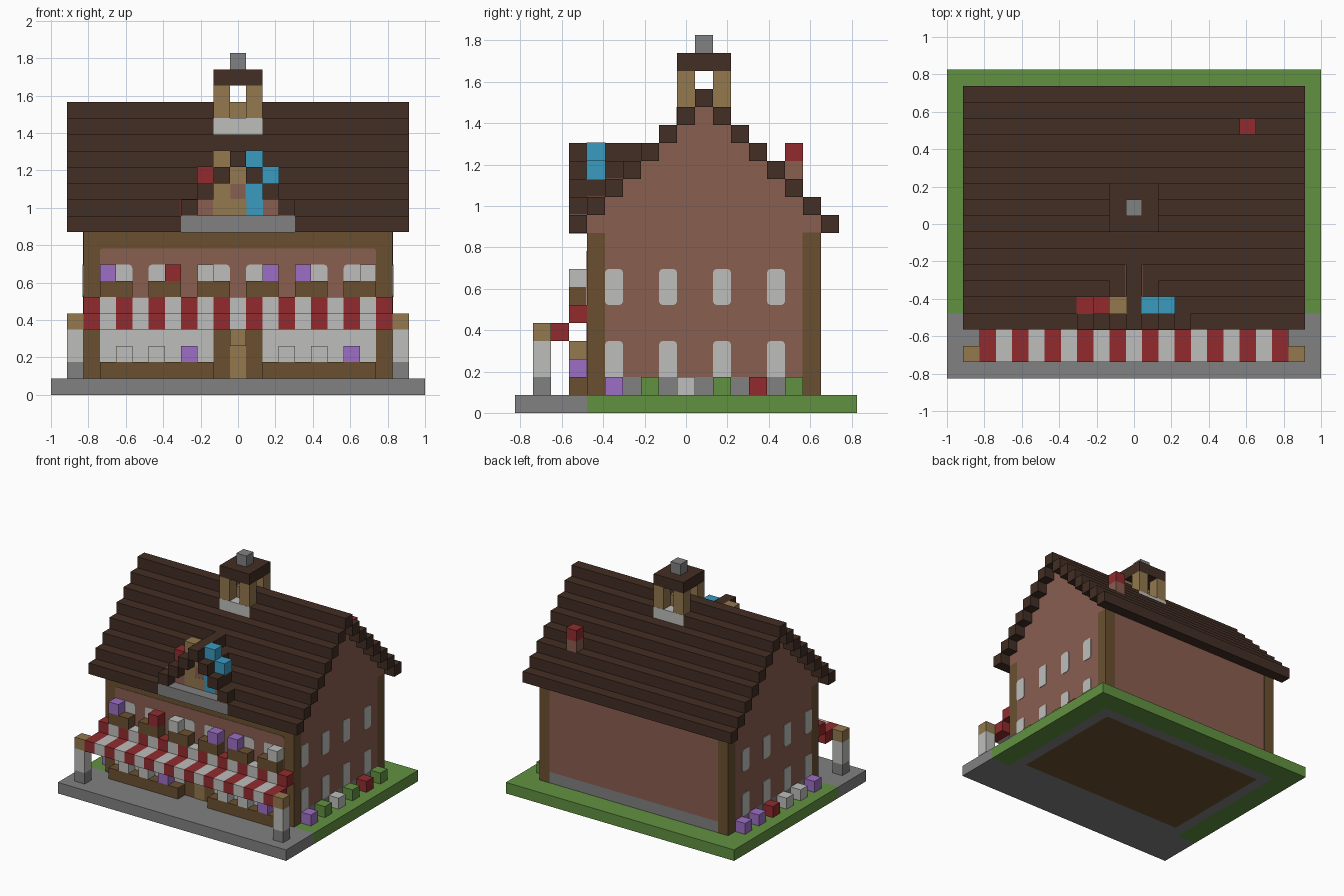
import bpy, bmesh
from mathutils import Vector

cube = bpy.data.objects.get("Cube")
if cube:
    bpy.data.objects.remove(cube)

U = 2 / 23                                  # block size
ORIGIN = Vector((-1, -9.5 * U, 0))


def material(name, rgb):
    lin = [((c / 255 + 0.055) / 1.055) ** 2.4 for c in rgb] + [1]
    m = bpy.data.materials.new(name)
    m.use_nodes = True
    m.diffuse_color = lin
    m.node_tree.nodes["Principled BSDF"].inputs["Base Color"].default_value = lin
    return m


ROOF = material("dark roof", (66, 46, 36))
GREEN = material("grass green", (97, 145, 64))
GREY = material("stone grey", (129, 129, 129))
PALE = material("pale grey", (190, 190, 188))
RED = material("red", (146, 43, 46))
BLUE = material("blue", (58, 155, 192))
PURPLE = material("purple", (157, 111, 197))
TAN = material("tan wood", (147, 120, 77))
BROWN = material("brown wood", (106, 80, 49))
BRICK = material("brick", (138, 94, 80))


def add_box(bm, lo, hi):
    """Box between two corners given in block units."""
    lo, hi = ORIGIN + Vector(lo) * U, ORIGIN + Vector(hi) * U
    verts = bmesh.ops.create_cube(bm, size=1)["verts"]
    for v in verts:
        v.co = Vector([(lo[k] + hi[k]) / 2 + v.co[k] * (hi[k] - lo[k]) for k in range(3)])
    return verts


def finish(name, bm, mat):
    mesh = bpy.data.meshes.new(name)
    bm.to_mesh(mesh)
    bm.free()
    mesh.materials.append(mat)
    ob = bpy.data.objects.new(name, mesh)
    bpy.context.collection.objects.link(ob)


def blocks(name, mat, cells, grow=0.0):
    """Each cell is (x, y, z); an entry may be an inclusive (first, last) range."""
    bm = bmesh.new()
    for cell in cells:
        spans = [c if isinstance(c, tuple) else (c, c) for c in cell]
        add_box(bm, [s[0] - grow for s in spans], [s[1] + 1 + grow for s in spans])
    finish(name, bm, mat)


def plates(name, mat, boxes, axis, round_top=True, round_bottom=True):
    """Thin plates with softened corners, seen along the given axis."""
    bm = bmesh.new()
    for lo, hi in boxes:
        verts = add_box(bm, lo, hi)
        mid = sum((v.co.z for v in verts)) / 8
        edges = []
        for e in {e for v in verts for e in v.link_edges}:
            a, b = e.verts
            along = abs((b.co - a.co).normalized()[axis]) > 0.9
            if along and (round_top if a.co.z > mid else round_bottom):
                edges.append(e)
        if edges:
            bmesh.ops.bevel(bm, geom=edges, offset=0.2 * U, segments=2,
                            profile=0.5, affect='EDGES')
    finish(name, bm, mat)


OVER = 0.015                                # small overlap for inlaid blocks

# Ground slab
blocks("pavement", GREY, [((0, 22), (0, 3), 0)])
blocks("lawn", GREEN, [((0, 1), (4, 18), 0), ((21, 22), (4, 18), 0), ((2, 20), (17, 18), 0)])
blocks("foundation_ring", GREY, [((2, 20), 4, 0), ((2, 20), 16, 0),
                                 (2, (5, 15), 0), (20, (5, 15), 0)])
blocks("floor", BROWN, [((3, 19), (5, 15), 0)])

# House body
blocks("foundation_course", GREY, [((2, 20), (5, 16), 1)])
blocks("brick_walls", BRICK, [((2, 20), (5, 16), (2, 9))])
blocks("front_frame", BROWN, [((2, 20), 4, (1, 9))])
blocks("back_posts", BROWN, [(x, 16, (1, 9)) for x in (2, 20)], OVER)
blocks("gable_fill", BRICK, [((2, 20), (4 + k, 16 - k), 10 + k) for k in range(7)])

# Stepped roof
rows = [((1, 21), y, 10 + k) for k in range(7) for y in (3 + k, 17 - k)]
blocks("roof_steps", ROOF, rows + [((1, 21), 10, 17)])

# Side windows, both walls
for side, x in (("right", 2), ("left", 21)):
    for level, z in (("lower", 2), ("upper", 6)):
        plates(f"{side}_{level}_windows", PALE,
               [((x - .05, y, z), (x + .05, y + 1, z + 2)) for y in (5, 8, 11, 14)],
               0, True, level == "upper")

# Front wall panels, windows and door
plates("front_brick_panel", BRICK, [((3, 3.97, 4), (20, 4.03, 9))], 1, True, False)
pairs = range(3, 19, 3)
plates("front_upper_windows", PALE, [((x, 3.94, 6), (x + 2, 4, 8)) for x in pairs], 1, True, False)
plates("shop_windows", PALE, [((x, 3.96, 2), (x + 7, 4.02, 4)) for x in (3, 13)], 1, False, False)
plates("door", TAN, [((11, 3.95, 1), (12, 4.02, 3))], 1, False, False)
blocks("door_lantern", TAN, [(11, 3, 3)])

# Planters and flowers
blocks("upper_planters", BROWN, [((x, x + 1), 3, 6) for x in pairs])
blocks("lower_planters", BROWN, [((x, x + 6), 3, 1) for x in (3, 13)])
blocks("purple_flowers", PURPLE, [(x, 3, 7) for x in (3, 13, 15)]
       + [(x, 3, 2) for x in (8, 18)] + [(21, 5, 1)] + [(1, y, 1) for y in (5, 13, 15)])
blocks("white_flowers", PALE, [(x, 3, 7) for x in (9, 19)]
       + [(x, 3, 2) for x in (4, 6, 14, 16)] + [(21, 9, 1), (1, 7, 1), (1, 9, 1)])
blocks("red_flowers", RED, [(7, 3, 7), (21, 13, 1), (1, 11, 1)])
blocks("side_bushes", GREEN, [(21, y, 1) for y in (7, 11, 15)])

# Striped awning
for name, mat, first in (("red", RED, 2), ("white", PALE, 3)):
    cells = []
    for x in range(first, 21, 2):
        cells += [(x, (1, 2), 4), (x, 3, 5)]
    blocks(f"awning_{name}_stripes", mat, cells)

# Lamp posts at the pavement corners
blocks("lamp_post_bases", GREY, [(x, 1, 1) for x in (1, 21)])
blocks("lamp_post_shafts", PALE, [(x, 1, (2, 3)) for x in (1, 21)])
blocks("lamp_post_caps", TAN, [(x, 1, 4) for x in (1, 21)])

# Dormer with stepped gable roof
blocks("dormer_sill", GREY, [((8, 14), 3, 10)], OVER)
blocks("dormer_fill", BRICK, [((9 + k, 13 - k), (4, 4 + k), 11 + k) for k in range(3)], OVER)
dormer = [(x, (3, 4 + k), 11 + k) for k in range(3) for x in (8 + k, 14 - k)]
blocks("dormer_roof", ROOF, dormer + [(11, (3, 6), 14)])
blocks("dormer_wood", TAN, [((10, 11), 4, 11), (10, 4, 12), (11, 4, 13), (10, 4, 14)], OVER * 2)
blocks("dormer_blue_trim", BLUE, [(12, 4, (11, 12)), (12, 4, 14), (13, 4, 13)], OVER * 2)
blocks("dormer_red_trim", RED, [(8, 4, 11), (9, 4, 13)], OVER * 2)

# Bell tower on the ridge
blocks("tower_base", PALE, [((10, 12), (9, 11), 16)], OVER)
blocks("tower_posts", TAN, [(x, y, (17, 18)) for x in (10, 12) for y in (9, 11)])
blocks("tower_floor", TAN, [(11, 10, 17)], OVER)
blocks("tower_cap", ROOF, [((10, 12), (9, 11), 19)])
blocks("tower_finial", GREY, [(11, 10, 20)])

# Chimney on the back slope
blocks("chimney_stack", BRICK, [(18, 15, 13)])
blocks("chimney_top", RED, [(18, 15, 14)])
